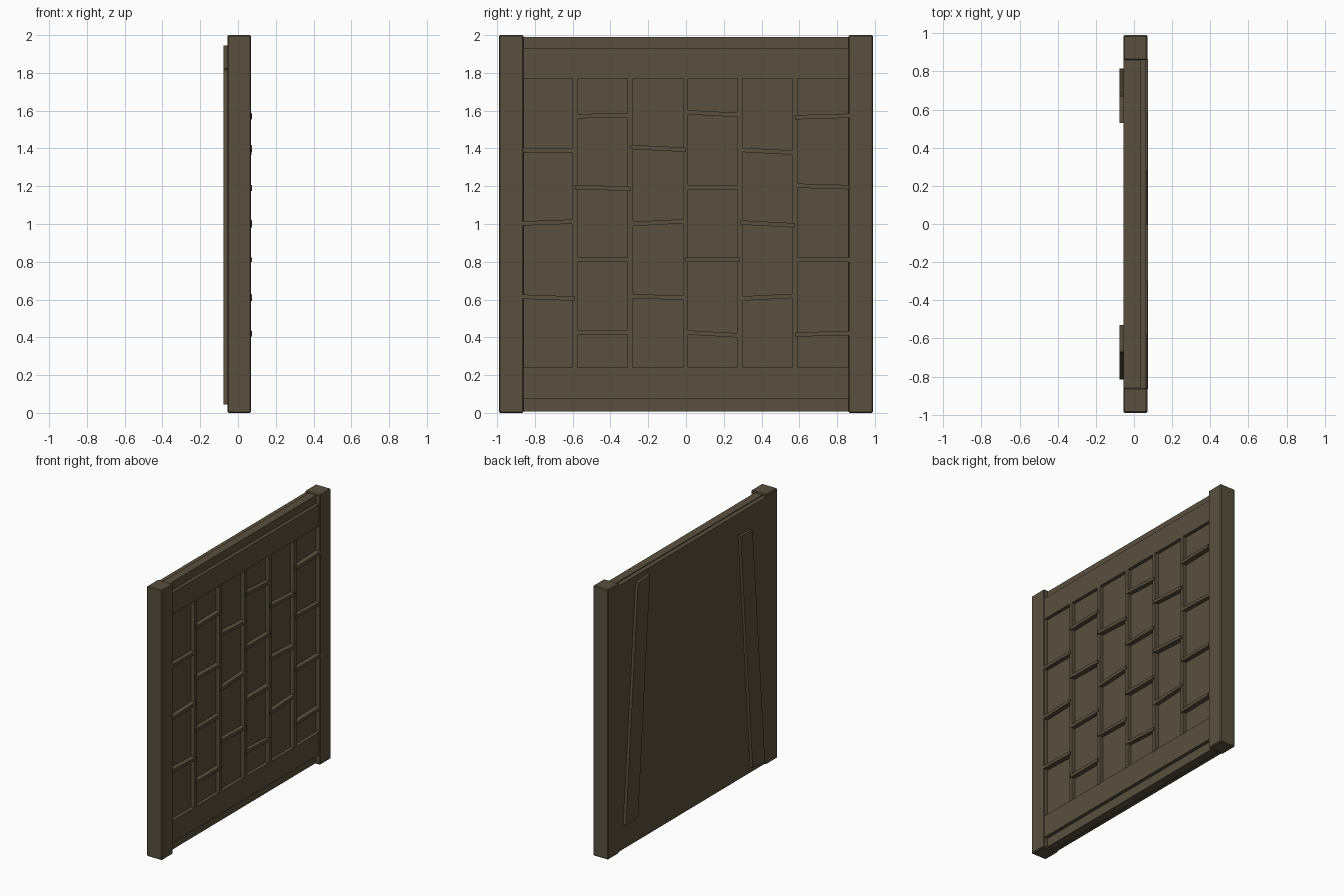
import bpy, bmesh

if "Cube" in bpy.data.objects:
    bpy.data.objects.remove(bpy.data.objects["Cube"])

wood = bpy.data.materials.new("dark_brown_wood")
wood.diffuse_color = (0.098, 0.08, 0.05, 1)
wood.use_nodes = True
wood.node_tree.nodes["Principled BSDF"].inputs["Base Color"].default_value = wood.diffuse_color


def prism(name, x0, x1, outline, bevel=0.0):
    """Extrude a closed (y, z) outline from x0 to x1."""
    bm = bmesh.new()
    back = [bm.verts.new((x0, y, z)) for y, z in outline]
    front = [bm.verts.new((x1, y, z)) for y, z in outline]
    bm.faces.new(back)
    bm.faces.new(front)
    n = len(outline)
    for i in range(n):
        j = (i + 1) % n
        bm.faces.new((back[i], back[j], front[j], front[i]))
    bmesh.ops.recalc_face_normals(bm, faces=bm.faces)
    me = bpy.data.meshes.new(name)
    bm.to_mesh(me)
    bm.free()
    me.materials.append(wood)
    ob = bpy.data.objects.new(name, me)
    bpy.context.collection.objects.link(ob)
    if bevel:
        mod = ob.modifiers.new("soft_edges", "BEVEL")
        mod.width = bevel
        mod.segments = 1
    return ob


def box(name, x0, x1, y0, y1, z0, z1, bevel=0.0):
    return prism(name, x0, x1, [(y0, z0), (y1, z0), (y1, z1), (y0, z1)], bevel)


# Side posts
box("post_left", -0.055, 0.07, -0.99, -0.86, 0, 2.0, 0.006)
box("post_right", -0.055, 0.07, 0.86, 0.99, 0, 2.0, 0.006)

# Layered panel: back board and slightly taller front board
box("back_board", -0.056, -0.023, -0.868, 0.868, 0.014, 1.984)
box("front_board", -0.023, 0.037, -0.865, 0.865, 0.008, 1.99)

# Wide rails on the front
box("top_rail", 0.03, 0.062, -0.865, 0.865, 1.77, 1.93)
box("bottom_rail", 0.03, 0.062, -0.865, 0.865, 0.24, 0.075)

# Vertical slats
slats = [-0.587, -0.295, -0.002, 0.285, 0.577]
for i, y in enumerate(slats):
    box(f"vertical_slat_{i + 1}", 0.03, 0.064, y - 0.0135, y + 0.0135, 0.235, 1.775)

# Short cross slats, slightly crooked: (left height, right height) per column
columns = [
    [(1.39, 1.39), (1.003, 1.013), (0.615, 0.605)],
    [(1.57, 1.577), (1.195, 1.187), (0.81, 0.81), (0.424, 0.424)],
    [(1.408, 1.393), (1.0, 1.015), (0.617, 0.61)],
    [(1.592, 1.577), (1.195, 1.195), (0.81, 0.81), (0.426, 0.41)],
    [(1.393, 1.377), (1.008, 0.993), (0.605, 0.62)],
    [(1.565, 1.573), (1.203, 1.195), (0.81, 0.81), (0.415, 0.422)],
]
edges = [-0.865] + slats + [0.865]
t = 0.0115
for c, col in enumerate(columns):
    a, b = edges[c], edges[c + 1]
    for r, (l, h) in enumerate(col):
        depth = 0.068 + 0.003 * ((c + r) % 3)
        prism(f"cross_slat_{c + 1}_{r + 1}", 0.03, depth,
              [(a, l - t), (b, h - t), (b, h + t), (a, l + t)])

# Slanted braces on the back, leaning toward each other at the top
for name, s, z0, z1 in (("brace_right", 1, 0.2, 1.94), ("brace_left", -1, 0.05, 1.82)):
    prism(name, -0.077, -0.05,
          [(s * 0.67, z0 + 0.005), (s * 0.815, z0 - 0.005),
           (s * 0.67, z1 - 0.005), (s * 0.53, z1 + 0.005)])
